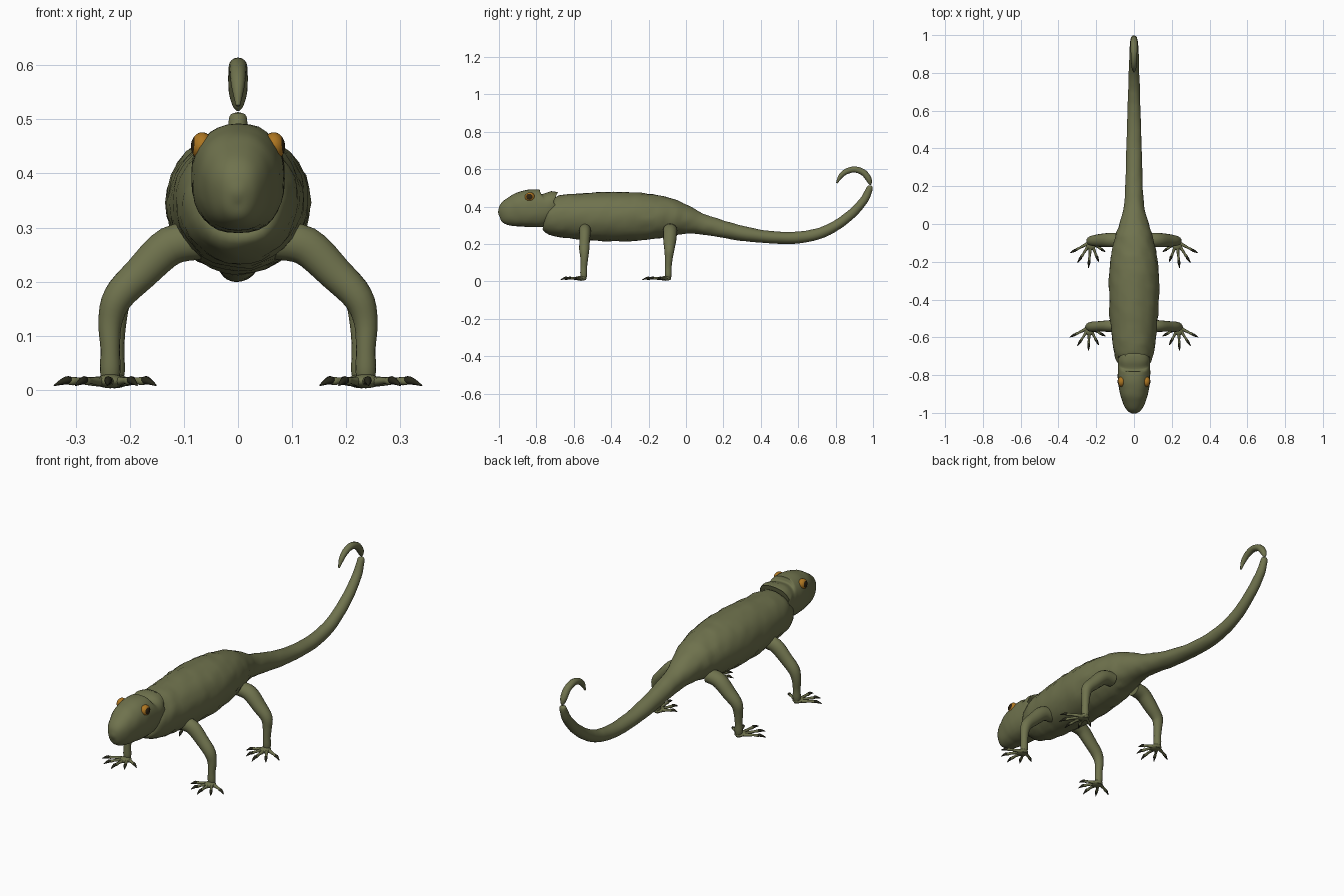
import bpy, bmesh
from math import sin, cos, pi, copysign
from mathutils import Vector, Matrix, noise

cube = bpy.data.objects.get("Cube")
if cube:
    bpy.data.objects.remove(cube, do_unlink=True)


def material(name, rgb):
    m = bpy.data.materials.new(name)
    m.use_nodes = True
    m.diffuse_color = (*rgb, 1)
    bsdf = next(n for n in m.node_tree.nodes if n.type == 'BSDF_PRINCIPLED')
    bsdf.inputs["Base Color"].default_value = (*rgb, 1)
    return m


SKIN = material("olive skin", (0.16, 0.17, 0.075))
CLAW = material("dark claw", (0.02, 0.02, 0.01))
IRIS = material("amber iris", (0.42, 0.18, 0.015))
PUPIL = material("dark pupil", (0.03, 0.018, 0.006))


def finish(name, bm, mats):
    bmesh.ops.recalc_face_normals(bm, faces=bm.faces)
    mesh = bpy.data.meshes.new(name)
    bm.to_mesh(mesh)
    bm.free()
    for m in mats:
        mesh.materials.append(m)
    obj = bpy.data.objects.new(name, mesh)
    bpy.context.collection.objects.link(obj)
    bpy.ops.object.select_all(action='DESELECT')
    obj.select_set(True)
    bpy.context.view_layer.objects.active = obj
    bpy.ops.object.shade_smooth_by_angle(angle=pi / 3)
    return obj


def spline(rows, steps):
    """Catmull-Rom resampling of rows of any width."""
    out, n = [], len(rows)
    for i in range(n - 1):
        a, b, c, d = (rows[min(max(i + k, 0), n - 1)] for k in (-1, 0, 1, 2))
        for s in range(steps):
            t = s / steps
            out.append([q + t / 2 * (r - p + t * (2*p - 5*q + 4*r - w + t * (3*(q - r) + w - p)))
                        for p, q, r, w in zip(a, b, c, d)])
    return out + [list(rows[-1])]


def loft(name, rows, mat=SKIN, axis=(1, 0, 0), sides=12, steps=4, power=2, bumps=0):
    """Tube through rows of x, y, z, half-width along axis, half-depth."""
    rows = spline(rows, steps)
    pts = [Vector(r[:3]) for r in rows]
    bm, rings = bmesh.new(), []
    for i, r in enumerate(rows):
        t = (pts[min(i + 1, len(pts) - 1)] - pts[max(i - 1, 0)]).normalized()
        side = Vector(axis)
        side = (side - t * side.dot(t)).normalized()
        up = side.cross(t)
        ring = []
        for k in range(sides):
            a = 2 * pi * k / sides
            u, v = (copysign(abs(f) ** (2 / power), f) for f in (cos(a), sin(a)))
            off = side * u * max(r[3], .001) + up * v * max(r[4], .001)
            p = pts[i] + off
            if bumps:
                p += off * bumps * noise.noise(p * 26)
            ring.append(bm.verts.new(p))
        rings.append(ring)
    for a, b in zip(rings, rings[1:]):
        for k in range(sides):
            j = (k + 1) % sides
            bm.faces.new((a[k], a[j], b[j], b[k]))
    bm.faces.new(rings[0])
    bm.faces.new(rings[-1])
    return finish(name, bm, [mat])


def ball(name, centre, size, mats, axis=(0, 0, 1), painted=2):
    """Ellipsoid; faces pointing along axis beyond the painted limit get the second material."""
    bm = bmesh.new()
    bmesh.ops.create_uvsphere(bm, u_segments=20, v_segments=14, radius=1)
    turn = Vector(axis).to_track_quat('Z', 'Y').to_matrix()
    bmesh.ops.transform(bm, matrix=turn.to_4x4(), verts=bm.verts)
    look = Vector(axis).normalized()
    for f in bm.faces:
        f.material_index = int(f.calc_center_median().normalized().dot(look) > painted)
    bmesh.ops.transform(bm, matrix=Matrix.Translation(centre) @ Matrix.Diagonal((*size, 1)),
                        verts=bm.verts)
    return finish(name, bm, mats)


# Trunk running into the tail: y, z, half-width, half-height
trunk = [(-.765, .36, .03, .03), (-.75, .36, .073, .075), (-.70, .348, .102, .107),
         (-.60, .348, .117, .120), (-.45, .346, .130, .130), (-.30, .346, .133, .130),
         (-.18, .345, .123, .120), (-.08, .342, .104, .100), (0, .328, .078, .077),
         (.08, .307, .056, .056), (.18, .284, .047, .047), (.30, .256, .043, .040),
         (.44, .237, .039, .033), (.58, .233, .035, .032), (.70, .252, .031, .030),
         (.80, .297, .028, .027), (.89, .365, .025, .025), (.95, .432, .022, .022),
         (.975, .480, .018, .019), (.984, .506, .015, .014), (.985, .513, .002, .002)]
loft("body_and_tail", [(0, *r) for r in trunk], sides=32, steps=5, bumps=.05)

# Curled tail tip
curl = [(.985, .515, .002, .002), (.984, .525, .010, .010), (.975, .550, .017, .016),
        (.947, .583, .018, .017), (.900, .598, .017, .016), (.855, .586, .015, .015),
        (.825, .560, .012, .012), (.806, .525, .004, .004)]
loft("tail_tip", [(0, *r) for r in curl], sides=16)

# Head with a collar-like rear edge
head = [(-.708, .425, .078, .055), (-.712, .423, .084, .064), (-.735, .403, .085, .085),
        (-.77, .391, .086, .099), (-.83, .390, .085, .101), (-.88, .384, .078, .094),
        (-.92, .374, .067, .083), (-.96, .363, .052, .067), (-.985, .356, .035, .048),
        (-.997, .353, .018, .026), (-1, .352, .003, .004)]
loft("head", [(0, *r) for r in head], sides=32, power=2.3, bumps=.025)

# Limbs: hip y, foot y, bulk of the upper part, toe reach, inward shift of the shin
limbs = {"front": (-.54, -.547, .031, .124, 0), "hind": (-.085, -.095, .038, .140, .008)}
fan = [(.104, .42), (.064, .80), (.005, 1), (-.05, .76), (-.085, .38)]

for label, s in (("left", 1), ("right", -1)):
    # Eye with a pupil looking outward
    ball(label + "_eye", (s * .066, -.835, .450), (.021, .027, .026), [IRIS, PUPIL],
         (s, -.12, .1), .83)

    for part, (hip, foot, bulk, reach, tuck) in limbs.items():
        tag = f"{label}_{part}_"
        x = .236 - tuck
        leg = [(.07, hip, .275, bulk, .034), (.125, hip, .266, bulk, .036),
               (.18, hip - .002, .215, bulk * .9, .032), (.222, hip - .004, .170, .027, .028),
               (x, foot + .003, .125, .021, .022), (x, foot, .075, .018, .018),
               (x, foot, .035, .018, .019), (x, foot, .006, .012, .013)]
        loft(tag + "leg", [(s * r[0], *r[1:]) for r in leg], axis=(0, 1, 0), sides=16)
        ball(tag + "palm", (s * x, foot - .014, .016), (.027, .030, .013), [SKIN])

        # Five spread toes, each with a hooked claw
        for n, (dx, dy) in enumerate(fan, 1):
            def at(t, z, w):
                return (s * (x + (dx + tuck) * t), foot - reach * dy * t, z, w, w)
            loft(f"{tag}toe_{n}", [at(.1, .015, .010), at(.35, .016, .008), at(.55, .017, .006),
                                   at(.68, .016, .0075), at(.76, .014, .004)],
                 axis=(0, 0, 1), sides=8, steps=3)
            loft(f"{tag}claw_{n}", [at(.68, .016, .004), at(.76, .018, .0075),
                                    at(.88, .014, .005), at(1, .008, .001)],
                 CLAW, axis=(0, 0, 1), sides=8, steps=3)
